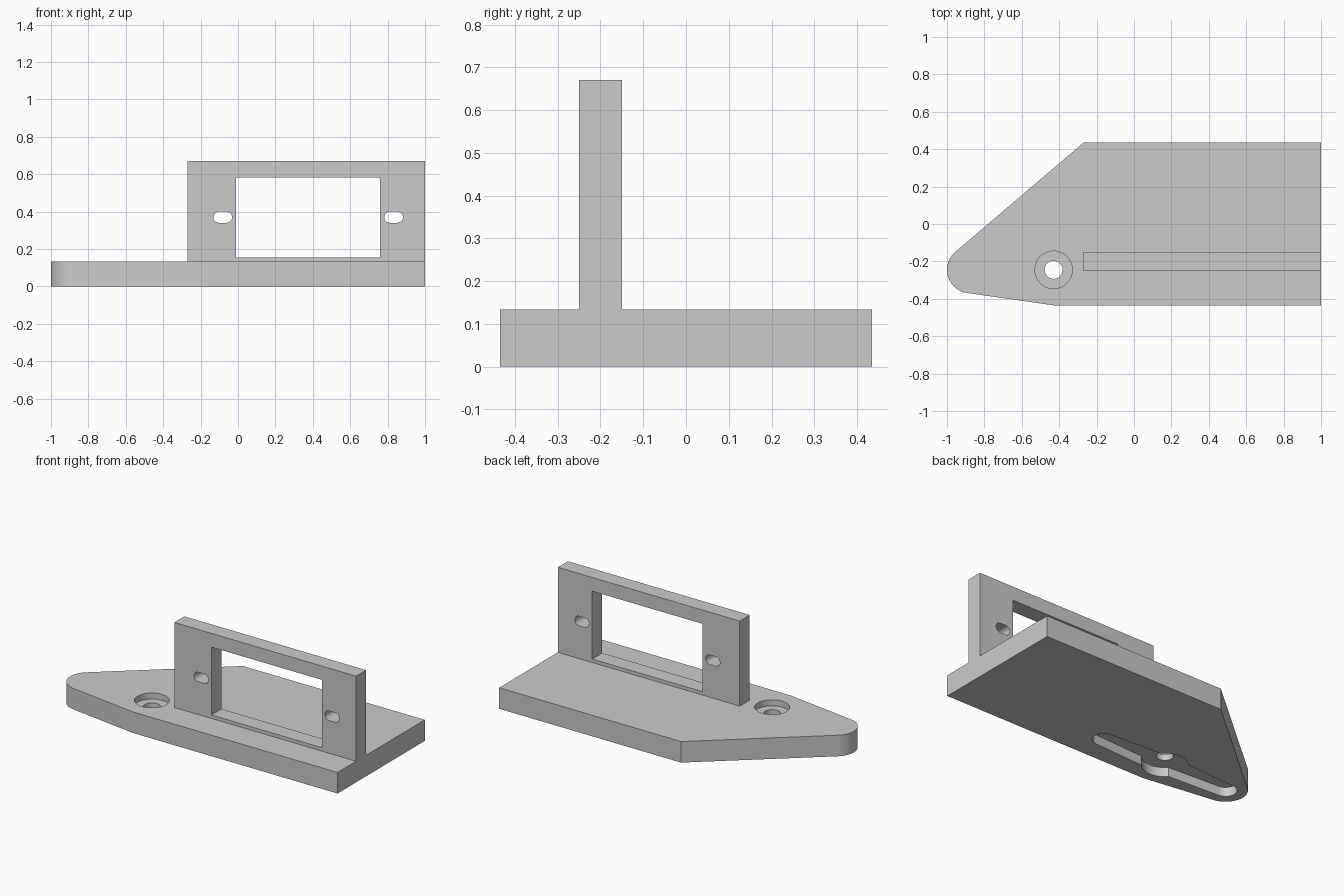
import bpy
import bmesh
from math import radians, cos, sin

if "Cube" in bpy.data.objects:
    bpy.data.objects.remove(bpy.data.objects["Cube"])

grey = bpy.data.materials.new("plain grey")
grey.use_nodes = True
grey.diffuse_color = (0.6, 0.6, 0.6, 1)
grey.node_tree.nodes["Principled BSDF"].inputs["Base Color"].default_value = (0.6, 0.6, 0.6, 1)


def arc(cx, cy, r, start=0, end=360, steps=48):
    """Points along an arc; a full circle leaves out the repeated end point."""
    count = steps if end - start == 360 else steps + 1
    angles = [radians(start + (end - start) * i / steps) for i in range(count)]
    return [(cx + r * cos(a), cy + r * sin(a)) for a in angles]


def rect(x0, x1, y0, y1):
    return [(x0, y0), (x1, y0), (x1, y1), (x0, y1)]


def slot(cx, cy, half, r):
    return arc(cx + half, cy, r, -90, 90, 16) + arc(cx - half, cy, r, 90, 270, 16)


def prism(name, outline, low, high, upright=False):
    """Extrude an outline along z, or along y when upright."""
    bm = bmesh.new()
    place = (lambda u, v, w: (u, w, v)) if upright else (lambda u, v, w: (u, v, w))
    rings = [[bm.verts.new(place(u, v, w)) for u, v in outline] for w in (low, high)]
    for ring in rings:
        bm.faces.new(ring)
    for i in range(len(outline)):
        j = (i + 1) % len(outline)
        bm.faces.new((rings[0][i], rings[0][j], rings[1][j], rings[1][i]))
    bmesh.ops.recalc_face_normals(bm, faces=bm.faces)
    mesh = bpy.data.meshes.new(name)
    bm.to_mesh(mesh)
    bm.free()
    mesh.materials.append(grey)
    obj = bpy.data.objects.new(name, mesh)
    bpy.context.collection.objects.link(obj)
    return obj


def cut(target, outline, low, high, upright=False):
    """Cut a prism out of the target."""
    cutter = prism("cutter", outline, low, high, upright)
    cutter.hide_render = True
    mod = target.modifiers.new("cut", "BOOLEAN")
    mod.operation = "DIFFERENCE"
    mod.solver = "EXACT"
    mod.object = cutter
    bpy.context.view_layer.objects.active = target
    bpy.ops.object.modifier_apply(modifier=mod.name)
    bpy.data.objects.remove(cutter)


TOP = 0.133
HUB_X, HUB_Y = -0.43, -0.245
ARM = 0.445

# Base plate with a rounded nose
nose = arc(HUB_X - ARM, HUB_Y, 0.125, 130.5, 262, 32)
base = prism("base_plate", nose + [(HUB_X, -0.435), (1, -0.435), (1, 0.435), (-0.27, 0.435)], 0, TOP)

# Screw hole and its counterbore
cut(base, arc(HUB_X, HUB_Y, 0.048), -0.1, 0.3)
cut(base, arc(HUB_X, HUB_Y, 0.1), 0.095, 0.3)

# Underside recess: round hub with two tapered arms
tip, root = 0.065, 0.09
arms = (arc(HUB_X + ARM, HUB_Y, tip, -87, 87, 20) + [(HUB_X, HUB_Y + root)]
        + arc(HUB_X - ARM, HUB_Y, tip, 93, 267, 20) + [(HUB_X, HUB_Y - root)])
cut(base, arms, -0.1, 0.058)
cut(base, arc(HUB_X, HUB_Y, 0.13), -0.1, 0.058)

# Upright frame with a window and two slotted screw holes
frame = prism("upright_frame", rect(-0.27, 1, TOP, 0.67), -0.25, -0.15, True)
cut(frame, rect(-0.01, 0.76, 0.155, 0.583), -0.4, 0, True)
for x in (-0.082, 0.832):
    cut(frame, slot(x, 0.37, 0.02, 0.03), -0.4, 0, True)

# Smooth the round walls, keep the corners sharp
for obj in (base, frame):
    bpy.ops.object.select_all(action="DESELECT")
    obj.select_set(True)
    bpy.context.view_layer.objects.active = obj
    bpy.ops.object.shade_smooth_by_angle(angle=radians(25))
